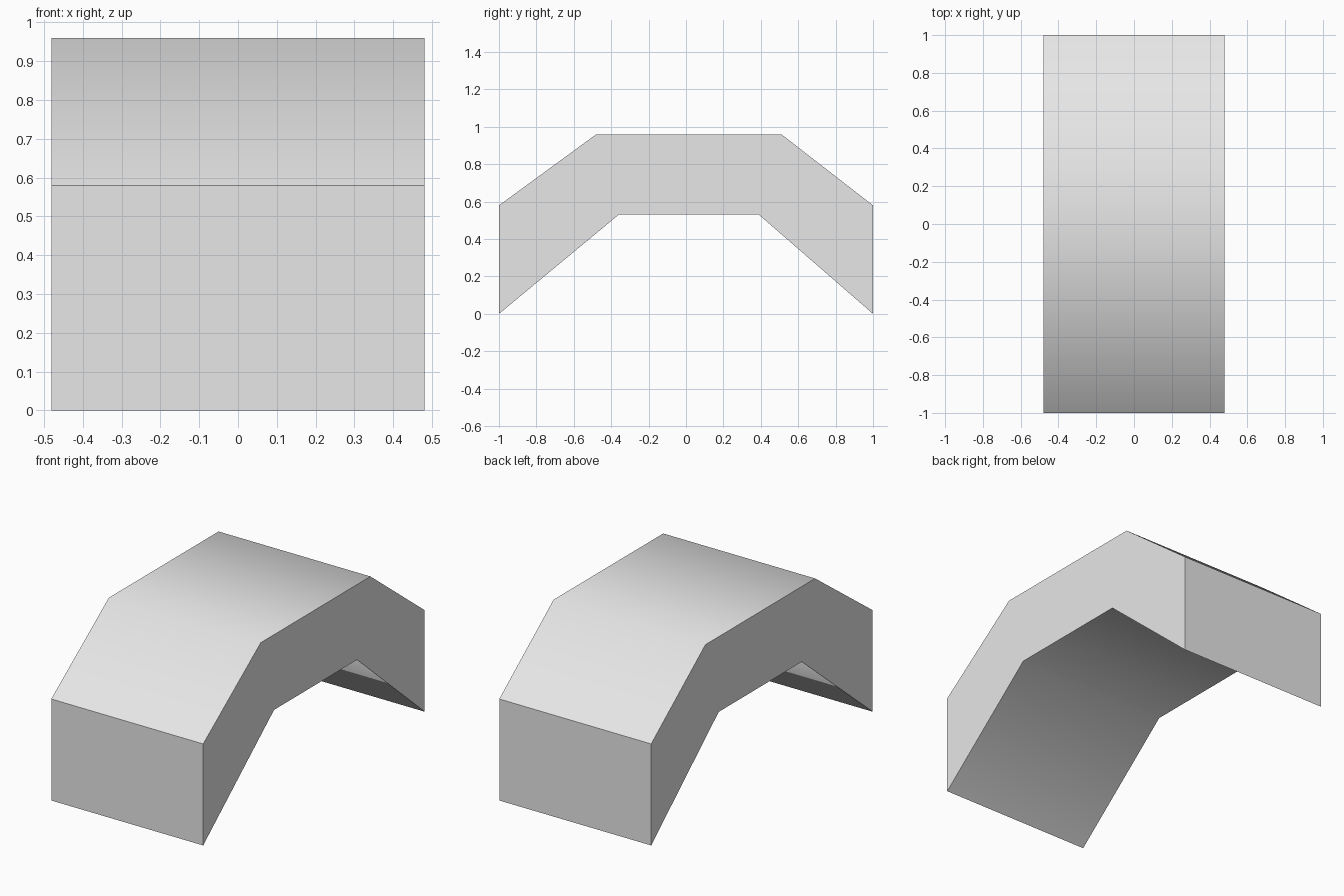
import bpy
import bmesh
from math import radians

cube = bpy.data.objects.get("Cube")
if cube:
    bpy.data.objects.remove(cube, do_unlink=True)

HALF_WIDTH = 0.48

# Plain grey material
grey = bpy.data.materials.new("light grey")
grey.use_nodes = True
colour = (0.8, 0.8, 0.8, 1)
grey.diffuse_color = colour
grey.node_tree.nodes["Principled BSDF"].inputs["Base Color"].default_value = colour

# Side profile of the arch (y, z): outer edge, then underside
outer = [(-1, 0), (-1, 0.58), (-0.48, 0.96), (0.51, 0.96), (1, 0.58), (1, 0)]
under = [(0.39, 0.53), (-0.36, 0.53)]

# Sweep the profile across the width
bm = bmesh.new()
side = bm.faces.new([bm.verts.new((-HALF_WIDTH, y, z)) for y, z in outer + under])
swept = bmesh.ops.extrude_face_region(bm, geom=[side], use_keep_orig=True)
far_verts = [v for v in swept["geom"] if isinstance(v, bmesh.types.BMVert)]
bmesh.ops.translate(bm, verts=far_verts, vec=(2 * HALF_WIDTH, 0, 0))
bmesh.ops.recalc_face_normals(bm, faces=bm.faces)

mesh = bpy.data.meshes.new("arch_block")
bm.to_mesh(mesh)
bm.free()
mesh.materials.append(grey)
arch = bpy.data.objects.new("arch_block", mesh)
bpy.context.collection.objects.link(arch)

# Smooth the shallow bends, keep the ends and sides crisp
bpy.ops.object.select_all(action="DESELECT")
arch.select_set(True)
bpy.context.view_layer.objects.active = arch
bpy.ops.object.shade_smooth_by_angle(angle=radians(45))
